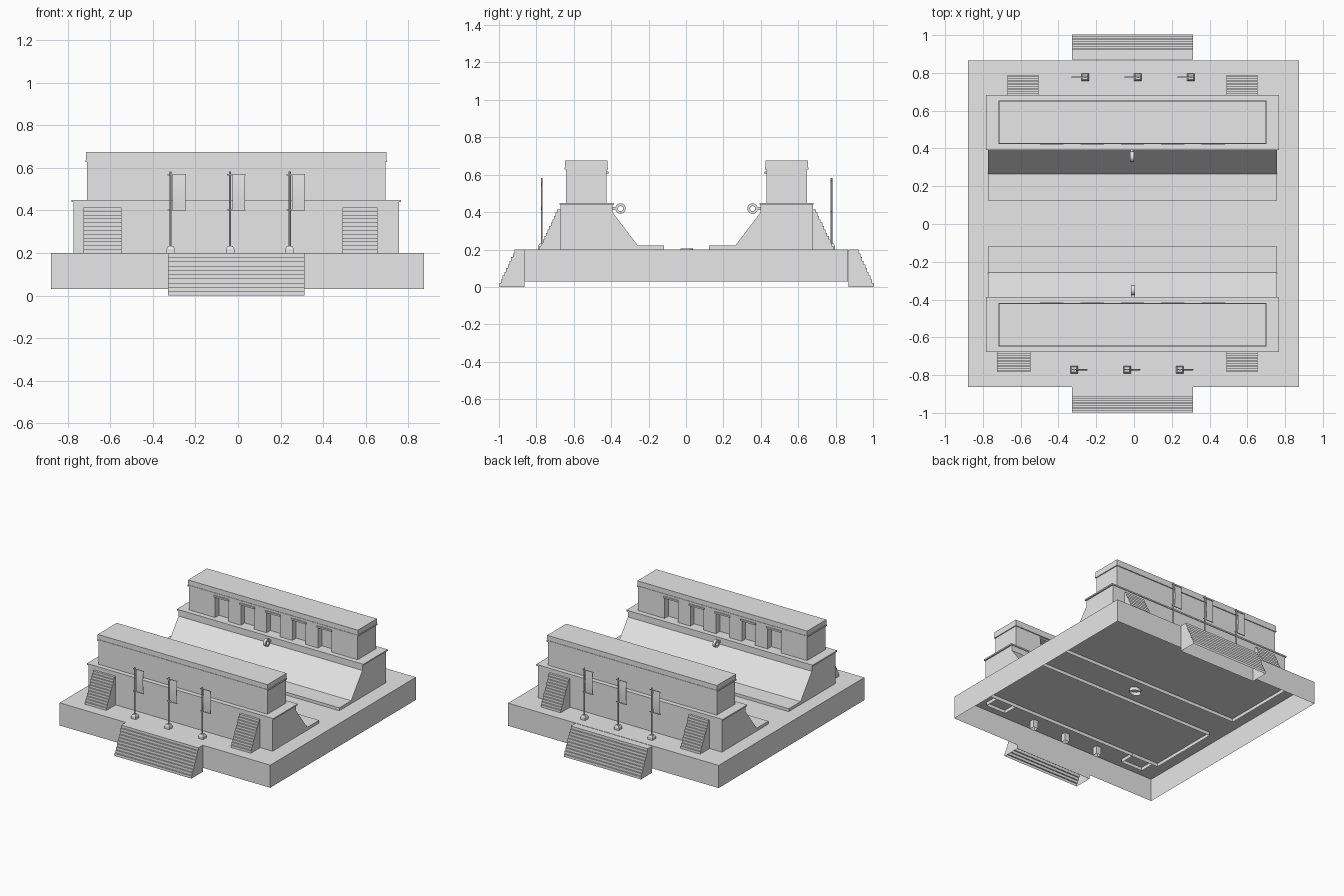
import bpy, bmesh, math
from mathutils import Matrix

cube = bpy.data.objects.get("Cube")
if cube:
    bpy.data.objects.remove(cube, do_unlink=True)

stone = bpy.data.materials.new("pale_grey_stone")
stone.use_nodes = True
stone.diffuse_color = (0.8, 0.8, 0.8, 1)
stone.node_tree.nodes["Principled BSDF"].inputs["Base Color"].default_value = (0.8, 0.8, 0.8, 1)

CX, CY = -0.008, 0.003      # centre of the half-turn symmetry
turn = Matrix.Identity(4)   # placement of the half being built


def finish(bm, name, open_bottom=False, smooth=False):
    """Turn a bmesh into a named stone object."""
    bmesh.ops.recalc_face_normals(bm, faces=bm.faces)
    if open_bottom:
        low = min(v.co.z for v in bm.verts) + 1e-4
        under = [f for f in bm.faces if all(v.co.z < low for v in f.verts)]
        bmesh.ops.delete(bm, geom=under, context='FACES')
    bm.transform(turn)
    mesh = bpy.data.meshes.new(name)
    bm.to_mesh(mesh)
    bm.free()
    mesh.materials.append(stone)
    obj = bpy.data.objects.new(name, mesh)
    bpy.context.collection.objects.link(obj)
    if smooth:
        bpy.ops.object.select_all(action='DESELECT')
        obj.select_set(True)
        bpy.context.view_layer.objects.active = obj
        bpy.ops.object.shade_smooth_by_angle(angle=math.radians(40))
    return obj


def extrude(name, points, offset, **kw):
    """Prism from a closed outline of 3D points pushed along an offset."""
    bm = bmesh.new()
    face = bm.faces.new([bm.verts.new(p) for p in points])
    moved = bmesh.ops.extrude_face_region(bm, geom=[face], use_keep_orig=True)["geom"]
    bmesh.ops.translate(bm, vec=offset, verts=[v for v in moved if isinstance(v, bmesh.types.BMVert)])
    return finish(bm, name, **kw)


def along_x(name, profile, x0, x1, **kw):
    return extrude(name, [(x0, y, z) for y, z in profile], (x1 - x0, 0, 0), **kw)


def box(name, x0, x1, y0, y1, z0, z1, **kw):
    return along_x(name, [(y0, z0), (y1, z0), (y1, z1), (y0, z1)], x0, x1, **kw)


def cylinder(name, radius, z0, z1, x, y, segments, squash=1.0, top=None, open_bottom=False, smooth=True):
    bm = bmesh.new()
    bmesh.ops.create_cone(bm, cap_ends=True, segments=segments, radius1=radius,
                          radius2=radius if top is None else top, depth=z1 - z0)
    if segments == 4:
        bmesh.ops.rotate(bm, verts=bm.verts, matrix=Matrix.Rotation(math.pi / 4, 3, 'Z'))
    bmesh.ops.scale(bm, vec=(1, squash, 1), verts=bm.verts)
    bmesh.ops.translate(bm, vec=(x, y, (z0 + z1) / 2), verts=bm.verts)
    return finish(bm, name, open_bottom, smooth)


def stairs(name, x0, x1, y0, y1, y_back, z_low, z0, z1, steps):
    """Flight rising from y0 to y1, then flat to y_back."""
    run, rise = (y1 - y0) / steps, (z1 - z0) / steps
    profile = [(y_back, z_low), (y0, z_low)]
    for i in range(steps):
        if i or z_low < z0:
            profile.append((y0 + i * run, z0 + i * rise))
        profile.append((y0 + i * run, z0 + (i + 1) * rise))
    profile.append((y_back, z1))
    return along_x(name, profile, x0, x1, open_bottom=True)


def stone_ring(name, x, y, z, outer, inner, thick):
    """Flat-sided hoop whose hole runs along x."""
    bm = bmesh.new()
    n, loops = 20, []
    for i in range(n):
        a = 2 * math.pi * i / n
        loops.append([bm.verts.new((x + dx, y + r * math.cos(a), z + r * math.sin(a)))
                      for r, dx in ((outer, -thick), (outer, thick), (inner, thick), (inner, -thick))])
    for i in range(n):
        a, b = loops[i], loops[(i + 1) % n]
        for k in range(4):
            m = (k + 1) % 4
            bm.faces.new((a[k], a[m], b[m], b[k]))
    return finish(bm, name, smooth=True)


def banner(label, x, y):
    """Pole on a tapered foot with a hanging cloth between two rods."""
    cylinder(label + "_foot", 0.028, 0.14, 0.218, x, y, 4, open_bottom=True, smooth=False)
    cylinder(label + "_foot_cap", 0.028, 0.218, 0.232, x, y, 4, top=0.018, smooth=False)
    cylinder(label + "_pole", 0.005, 0.23, 0.583, x, y, 8)
    for end, z in (("top", 0.568), ("bottom", 0.402)):
        box(label + "_" + end + "_rod", x - 0.015, x + 0.072, y - 0.003, y + 0.003, z - 0.003, z + 0.003)
    n, wave = 10, []
    for i in range(n + 1):
        t = i / n
        wave.append((y - 0.004 * math.sin(math.pi * t), 0.402 + 0.166 * t))
    outline = wave + [(b + 0.002, z) for b, z in reversed(wave)]
    along_x(label + "_cloth", outline, x + 0.01, x + 0.07, smooth=True)


# Platform, open underneath, and the round marker in the middle of the court
box("platform", -0.878, 0.873, -0.864, 0.866, 0.03, 0.2, open_bottom=True)
cylinder("court_marker", 0.042, 0.175, 0.205, CX, CY, 24, squash=0.8, open_bottom=True)

for side in ("front", "back"):
    if side == "back":
        turn = (Matrix.Translation((CX, CY, 0)) @ Matrix.Rotation(math.pi, 4, 'Z')
                @ Matrix.Translation((-CX, -CY, 0)))

    # Stairs up to the platform and up to the terrace
    stairs(side + "_main_stairs", -0.328, 0.312, -0.998, -0.908, -0.864, 0.0, 0.0, 0.2, 10)
    left = (-0.725, -0.547) if side == "front" else (-0.671, -0.506)
    for label, (x0, x1) in (("_west_stairs", left), ("_east_stairs", (0.49, 0.655))):
        stairs(side + label, x0, x1, -0.783, -0.68, -0.67, 0.175, 0.2, 0.415, 12)

    # Terrace with sloping court wall and low bench
    along_x(side + "_terrace", [(-0.672, 0.175), (-0.672, 0.443), (-0.392, 0.443), (-0.392, 0.398),
                                (-0.258, 0.222), (-0.118, 0.222), (-0.118, 0.175)],
            -0.772, 0.757, open_bottom=True)
    box(side + "_terrace_cornice", -0.783, 0.767, -0.677, -0.386, 0.44, 0.45)

    # Upper gallery: core, piers between five doorways, lintels and header
    x0, x1, y0, y1 = -0.71, 0.694, -0.642, -0.424
    box(side + "_gallery_core", x0, x1, y0, y1 - 0.045, 0.448, 0.635)
    box(side + "_gallery_header", x0, x1, y1 - 0.045, y1, 0.605, 0.635)
    doors = [CX + 0.214 * (i - 2) for i in range(5)]
    edges = [x0] + [d + s * 0.055 for d in doors for s in (-1, 1)] + [x1]
    for i in range(0, len(edges), 2):
        box(f"{side}_gallery_pier_{i // 2 + 1}", edges[i], edges[i + 1], y1 - 0.045, y1, 0.448, 0.605)
    for i, d in enumerate(doors):
        box(f"{side}_door_lintel_{i + 1}", d - 0.062, d + 0.062, y1 - 0.02, y1 + 0.009, 0.605, 0.617)
    for label, grow, z0, z1 in (("_gallery_ledge", 0.007, 0.628, 0.638), ("_gallery_roof", 0.004, 0.638, 0.675)):
        box(side + label, x0 - grow, x1 + grow, y0 - grow, y1 + grow, z0, z1)

    # Scoring ring on its tenon
    stone_ring(side + "_ring", CX + 0.003, -0.35, 0.419, 0.028, 0.014, 0.01)
    box(side + "_ring_tenon", CX - 0.004, CX + 0.01, -0.4, -0.372, 0.411, 0.427)

    # Three banners beside the stairs
    for i in range(3):
        banner(f"{side}_banner_{i + 1}", -0.317 + 0.28 * i, -0.771)
